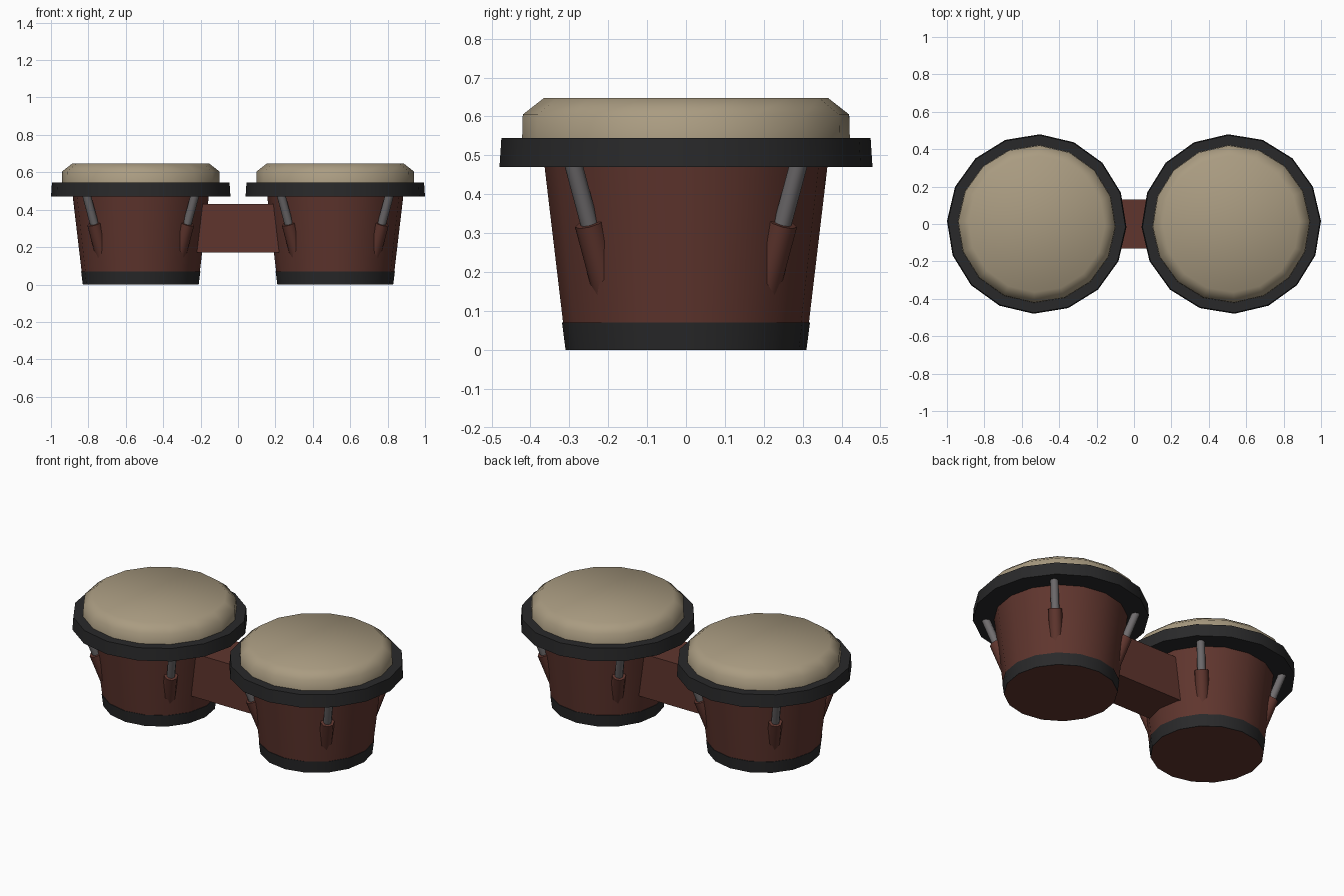
import bpy, bmesh
from math import sin, cos, pi, radians
from mathutils import Vector

if "Cube" in bpy.data.objects:
    bpy.data.objects.remove(bpy.data.objects["Cube"])

SIDES = 16
DRUM_X = 0.52


def material(name, rgb):
    m = bpy.data.materials.new(name)
    m.diffuse_color = (*rgb, 1)
    m.use_nodes = True
    m.node_tree.nodes["Principled BSDF"].inputs["Base Color"].default_value = m.diffuse_color
    return m


WOOD = material("wood", (0.115, 0.036, 0.027))
BLACK = material("black", (0.022, 0.022, 0.023))
HIDE = material("hide", (0.40, 0.33, 0.22))
STEEL = material("steel", (0.16, 0.15, 0.155))


def finish(bm, name, mat, angle):
    bmesh.ops.recalc_face_normals(bm, faces=bm.faces)
    me = bpy.data.meshes.new(name)
    bm.to_mesh(me)
    bm.free()
    me.materials.append(mat)
    me.shade_smooth()
    me.set_sharp_from_angle(angle=radians(angle))
    ob = bpy.data.objects.new(name, me)
    bpy.context.collection.objects.link(ob)
    return ob


def lathe(name, side, profile, mat, caps=True, angle=30):
    """Spin (radius, z) points around a drum axis; the two drums mirror each other."""
    bm = bmesh.new()
    turns = [radians(2) + 2 * pi * i / SIDES for i in range(SIDES)]
    rings = [[bm.verts.new((side * (DRUM_X + r * cos(a)), r * sin(a), z)) for a in turns]
             for r, z in profile]
    for lo, hi in zip(rings, rings[1:]):
        for i in range(SIDES):
            j = (i + 1) % SIDES
            bm.faces.new((lo[i], lo[j], hi[j], hi[i]))
    if caps:
        bm.faces.new(rings[0])
        bm.faces.new(rings[-1])
    finish(bm, name, mat, angle)


def rod(name, p, q, radius, mat, sides=8):
    """Cylinder between two points."""
    p, q = Vector(p), Vector(q)
    bm = bmesh.new()
    bmesh.ops.create_cone(bm, cap_ends=True, segments=sides, radius1=radius,
                          radius2=radius, depth=(q - p).length)
    ob = finish(bm, name, mat, 50)
    ob.location = (p + q) / 2
    ob.rotation_euler = (q - p).to_track_quat('Z', 'Y').to_euler()


for side, tag in ((-1, "left"), (1, "right")):
    # Tapered shell, base band, hoop and drum skin
    lathe(tag + "_shell", side, [(0.308, 0), (0.365, 0.48)], WOOD)
    lathe(tag + "_base_band", side,
          [(0.307, 0), (0.310, 0), (0.319, 0.07), (0.315, 0.07)], BLACK, caps=False)
    lathe(tag + "_hoop", side, [(0.48, 0.47), (0.475, 0.545)], BLACK)
    lathe(tag + "_skin", side,
          [(0.422, 0.53), (0.42, 0.605), (0.365, 0.648)], HIDE, angle=60)

    # Four tuning lugs leaning outwards, each with a steel rod up to the hoop
    for k in range(4):
        a = pi / 4 + k * pi / 2

        def on_axis(z):
            r = 0.35 + 0.38 * (z - 0.32)
            return (side * DRUM_X + r * cos(a), r * sin(a), z)

        rod(f"{tag}_lug_{k}", on_axis(0.12), on_axis(0.325), 0.038, WOOD)
        rod(f"{tag}_tuning_rod_{k}", on_axis(0.30), on_axis(0.49), 0.023, STEEL)

# Block joining the drums
bm = bmesh.new()
bmesh.ops.create_cube(bm, size=1)
bmesh.ops.scale(bm, vec=(0.5, 0.26, 0.26), verts=bm.verts)
bmesh.ops.translate(bm, vec=(0, 0, 0.30), verts=bm.verts)
finish(bm, "joining_block", WOOD, 30)
